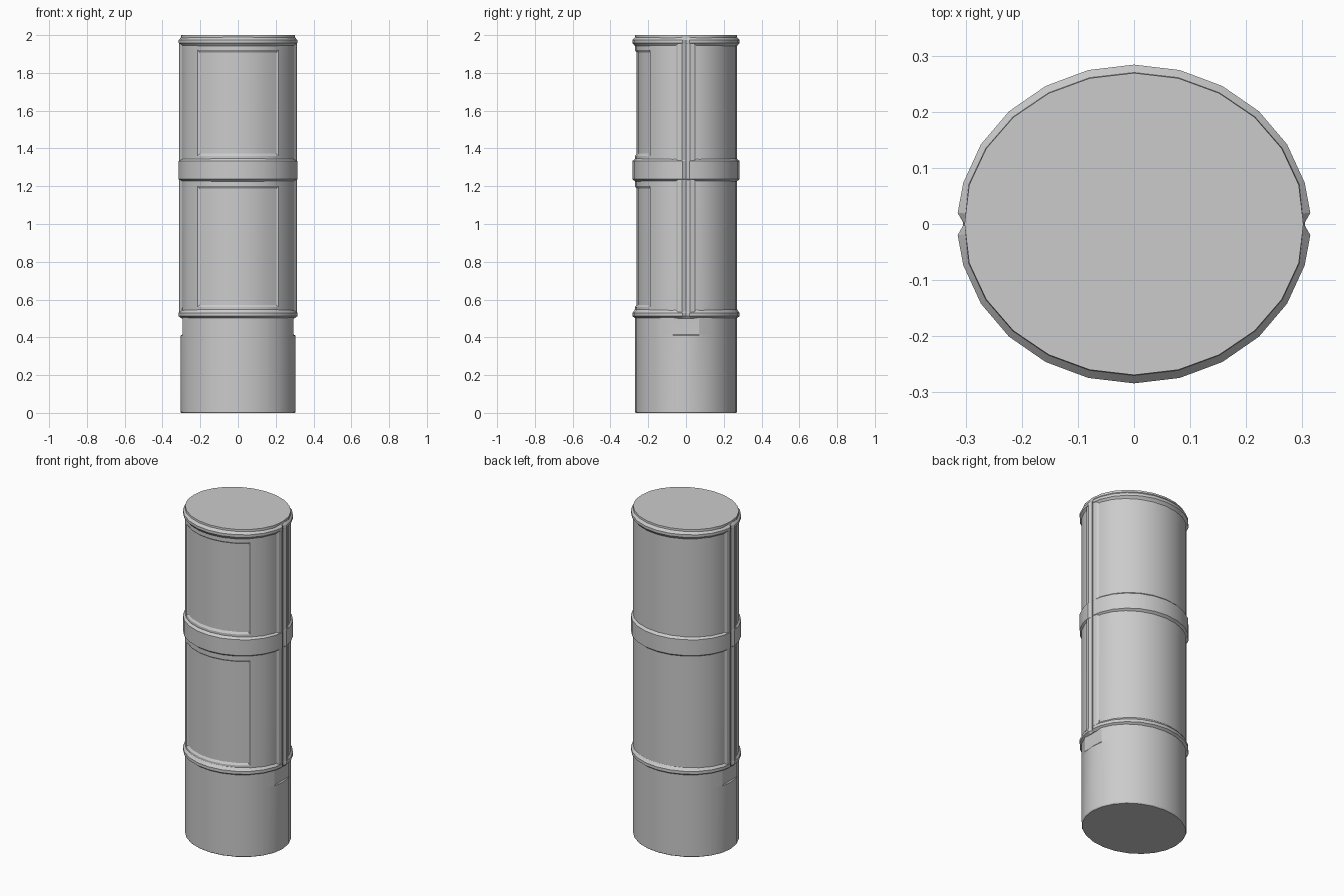
import bpy, bmesh, math

RX, RY, SIDES = 0.305, 0.27, 24

if "Cube" in bpy.data.objects:
    bpy.data.objects.remove(bpy.data.objects["Cube"], do_unlink=True)

grey = bpy.data.materials.new("light_grey")
grey.use_nodes = True
grey.diffuse_color = (0.6, 0.6, 0.6, 1)
grey.node_tree.nodes["Principled BSDF"].inputs["Base Color"].default_value = (0.6, 0.6, 0.6, 1)


def finish(bm, name):
    bmesh.ops.recalc_face_normals(bm, faces=bm.faces[:])
    mesh = bpy.data.meshes.new(name)
    bm.to_mesh(mesh)
    bm.free()
    mesh.materials.append(grey)
    ob = bpy.data.objects.new(name, mesh)
    bpy.context.collection.objects.link(ob)
    bpy.ops.object.select_all(action="DESELECT")
    ob.select_set(True)
    bpy.context.view_layer.objects.active = ob
    bpy.ops.object.shade_smooth_by_angle(angle=math.radians(20))
    return ob


def stack(bm, rings):
    """Skin a list of equal point loops and cap both ends."""
    loops = [[bm.verts.new(p) for p in ring] for ring in rings]
    n = len(loops[0])
    for a, b in zip(loops, loops[1:]):
        for i in range(n):
            j = (i + 1) % n
            bm.faces.new((a[i], a[j], b[j], b[i]))
    bm.faces.new(loops[0][::-1])
    bm.faces.new(loops[-1])


def oval(z, grow=0.0, side_x=RX):
    """Oval loop whose two side corners can be pulled in."""
    pts = []
    for i in range(SIDES):
        a = math.tau * i / SIDES
        x, y = (RX + grow) * math.cos(a), (RY + grow) * math.sin(a)
        if i % (SIDES // 2) == 0:
            x = math.copysign(side_x, x)
        pts.append((x, y, z))
    return pts


# Main body, with the flat above the lower side faces
bm = bmesh.new()
rings = [oval(0, -0.004, 0.301), oval(0.006), oval(0.41), oval(0.415, 0, 0.295), oval(0.51, 0, 0.295)]
rings += [oval(z, 0, 0.302) for z in (0.56, 1.2, 1.36, 1.92, 1.99)]
rings.append(oval(2.0, -0.001, 0.302))
stack(bm, rings)
bmesh.ops.recalc_face_normals(bm, faces=bm.faces[:])

# Recessed front panels
for low, high in ((0.56, 1.2), (1.36, 1.92)):
    panel = []
    for f in bm.faces:
        c = f.calc_center_median()
        if low < c.z < high and c.y < 0 and abs(c.x) < RX * math.sin(math.pi / 4):
            panel.append(f)
    bmesh.ops.inset_region(bm, faces=panel, thickness=0.012, depth=-0.008, use_even_offset=True)
finish(bm, "body")


def notched(z, grow):
    """Oval loop with a V notch at each side."""
    slit = math.radians(4)
    step = math.tau / SIDES
    half = [0, slit] + [step * i for i in range(1, SIDES // 2)] + [math.pi - slit]
    pts = []
    for a in half + [h + math.pi for h in half]:
        x, y = (RX + grow) * math.cos(a), (RY + grow + 0.004) * math.sin(a)
        if abs(math.sin(a)) < 0.001:
            x = math.copysign(min(0.303, RX + grow), x)
        pts.append((x, y, z))
    return pts


# Raised hoops, each given as height and outward growth
hoops = {
    "bottom_hoop": ((0.5, -0.006), (0.512, 0.01), (0.53, 0.01), (0.538, 0.003), (0.55, -0.005)),
    "middle_band": ((1.225, -0.005), (1.237, 0.01), (1.333, 0.01), (1.347, -0.005)),
    "top_hoop": ((1.94, -0.005), (1.952, 0.004), (1.958, 0.01), (1.974, 0.01), (1.99, -0.005)),
}
for name, profile in hoops.items():
    bm = bmesh.new()
    stack(bm, [notched(z, g) for z, g in profile])
    finish(bm, name)

# Grooved vertical seam on each side
seam = [(0.297, 0.054), (0.307, 0.042), (0.312, 0.02), (0.303, 0)]
seam += [(x, -y) for x, y in seam[-2::-1]]
seam += [(0.28, -0.054), (0.28, 0.054)]
for name, sign in (("left_seam", 1), ("right_seam", -1)):
    bm = bmesh.new()
    ends = ((0.503, 0.012), (0.52, 0), (1.965, 0), (1.984, 0.012))
    stack(bm, [[(sign * (x - d), y, z) for x, y in seam] for z, d in ends])
    finish(bm, name)
